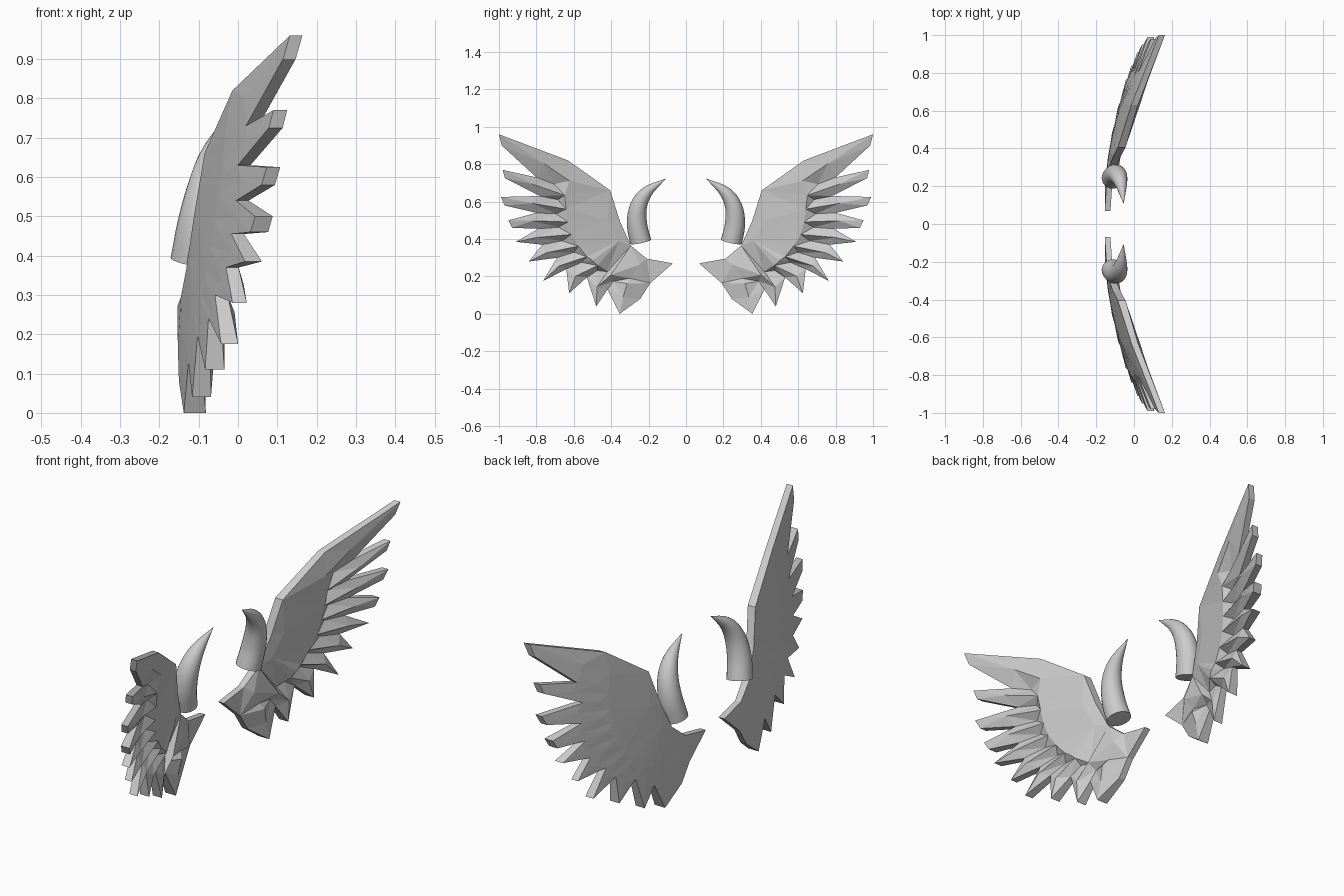
import bpy, bmesh, math
from mathutils import Vector
from mathutils.geometry import delaunay_2d_cdt

if "Cube" in bpy.data.objects:
    bpy.data.objects.remove(bpy.data.objects["Cube"])

grey = bpy.data.materials.new("light grey")
grey.diffuse_color = (0.6, 0.6, 0.6, 1)
grey.use_nodes = True
grey.node_tree.nodes["Principled BSDF"].inputs["Base Color"].default_value = grey.diffuse_color


def finish(bm, name):
    """Turn a bmesh into an object mirrored to the other side (y)."""
    bmesh.ops.recalc_face_normals(bm, faces=bm.faces)
    me = bpy.data.meshes.new(name)
    bm.to_mesh(me)
    bm.free()
    me.materials.append(grey)
    ob = bpy.data.objects.new(name, me)
    bpy.context.collection.objects.link(ob)
    mod = ob.modifiers.new("mirror", 'MIRROR')
    mod.use_axis = (False, True, False)
    return ob


# ---- wing: (y, z, thickness) outline, feather tips and the notches between them
leading = [(.19, .165, .03), (.07, .27, .03), (.21, .295, .03), (.295, .365, .035),
           (.355, .50, .04), (.405, .66, .04), (.63, .82, .035)]
tips = [(1.0, .96, .032), (.98, .77, .035), (.99, .625, .034), (.95, .50, .045),
        (.91, .385, .043), (.84, .28, .036), (.765, .175, .043), (.625, .11, .049),
        (.48, .04, .048), (.355, 0, .056)]
notches = [(.80, .73), (.78, .63), (.80, .54), (.79, .455), (.77, .37),
           (.69, .30), (.64, .24), (.53, .195), (.42, .13), (.245, .08)]
blunt = {0: (.985, .90), 1: (.968, .725), 2: (.97, .58), 3: (.93, .46)}

pts = list(leading)
tip_index = []
for i, (tip, notch) in enumerate(zip(tips, notches)):
    tip_index.append(len(pts))
    pts.append(tip)
    if i in blunt:
        pts.append((*blunt[i], tip[2]))
    pts.append((*notch, .032))
n = len(pts)

# raised feather ridges, and a covert row alternating high and low
ridges = []
prev = Vector((.63, .82))
for i, (tip, notch) in enumerate(zip(tips, notches)):
    T, N = Vector(tip[:2]), Vector(notch)
    root = Vector((.46, .60)).lerp(Vector((.29, .25)), i / 9)
    R = ((prev + N) / 2).lerp(T, .15)
    K = R.lerp(root, .45)
    L = N.lerp(root, .28)
    ridges.append((tip_index[i], len(pts)))
    ridges.append((len(pts), len(pts) + 1))
    pts += [(*R, .055), (*K, .062)]
    if i < 9:
        pts.append((*L, .028))
    prev = N
# inner body and the small folded covert near the root
pts += [(.42, .50, .055), (.36, .39, .05), (.25, .262, .055), (.50, .285, .068),
        (.42, .225, .03), (.30, .19, .045)]

res = delaunay_2d_cdt([Vector(p[:2]) for p in pts], ridges, [list(range(n))], 1, 1e-5)
verts2d, tris, orig = res[0], res[2], res[3]


def back_x(y, z):
    return -.163 + .2 * y * y + .103 * z * z


bm = bmesh.new()
back, front = [], []
for v, o in zip(verts2d, orig):
    t = pts[o[0]][2] if o else .04
    x = back_x(v.x, v.y)
    back.append(bm.verts.new((x, v.x, v.y)))
    front.append(bm.verts.new((x + t, v.x, v.y)))
count = {}
for f in tris:
    bm.faces.new([front[i] for i in f])
    bm.faces.new([back[i] for i in reversed(f)])
    for a, b in zip(f, f[1:] + f[:1]):
        count.setdefault(frozenset((a, b)), []).append((a, b))
for uses in count.values():          # rim walls along the outline
    if len(uses) == 1:
        a, b = uses[0]
        bm.faces.new((front[b], front[a], back[a], back[b]))
bmesh.ops.delete(bm, geom=[v for v in bm.verts if not v.link_faces], context='VERTS')
finish(bm, "wings")

# ---- horn: tapered round sweep along a curved path (x, y, z, radius)
path = [Vector(p) for p in [(-.115, .243, .386, .057), (-.10, .262, .48, .054),
                            (-.082, .254, .575, .046), (-.068, .208, .652, .031),
                            (-.055, .11, .722, .001)]]


def spline(s):
    """Catmull-Rom point on the path."""
    i = min(int(s), len(path) - 2)
    t = s - i
    p1, p2 = path[i], path[i + 1]
    p0 = path[i - 1] if i else 2 * p1 - p2
    p3 = path[i + 2] if i + 2 < len(path) else 2 * p2 - p1
    return .5 * (2 * p1 + (p2 - p0) * t + (2 * p0 - 5 * p1 + 4 * p2 - p3) * t * t
                 + (3 * p1 - p0 - 3 * p2 + p3) * t ** 3)


SIDES, STEPS = 24, 16
bm = bmesh.new()
rings = []
for k in range(STEPS + 1):
    s = 4 * k / STEPS
    p = spline(s)
    d = (spline(min(s + .05, 4)) - spline(max(s - .05, 0))).to_3d().normalized()
    u = (Vector((1, 0, 0)) - d * d.x).normalized()
    w = d.cross(u)
    ring = []
    for j in range(SIDES):
        a = 2 * math.pi * j / SIDES
        ring.append(bm.verts.new(p.to_3d() + (u * math.cos(a) + w * math.sin(a)) * max(p.w, .001)))
    rings.append(ring)
for r0, r1 in zip(rings, rings[1:]):
    for j in range(SIDES):
        m = (j + 1) % SIDES
        bm.faces.new((r0[j], r0[m], r1[m], r1[j]))
bm.faces.new(rings[0])
bm.faces.new(rings[-1])
horns = finish(bm, "horns")
bpy.ops.object.select_all(action='DESELECT')
horns.select_set(True)
bpy.context.view_layer.objects.active = horns
bpy.ops.object.shade_smooth_by_angle(angle=math.radians(40))
